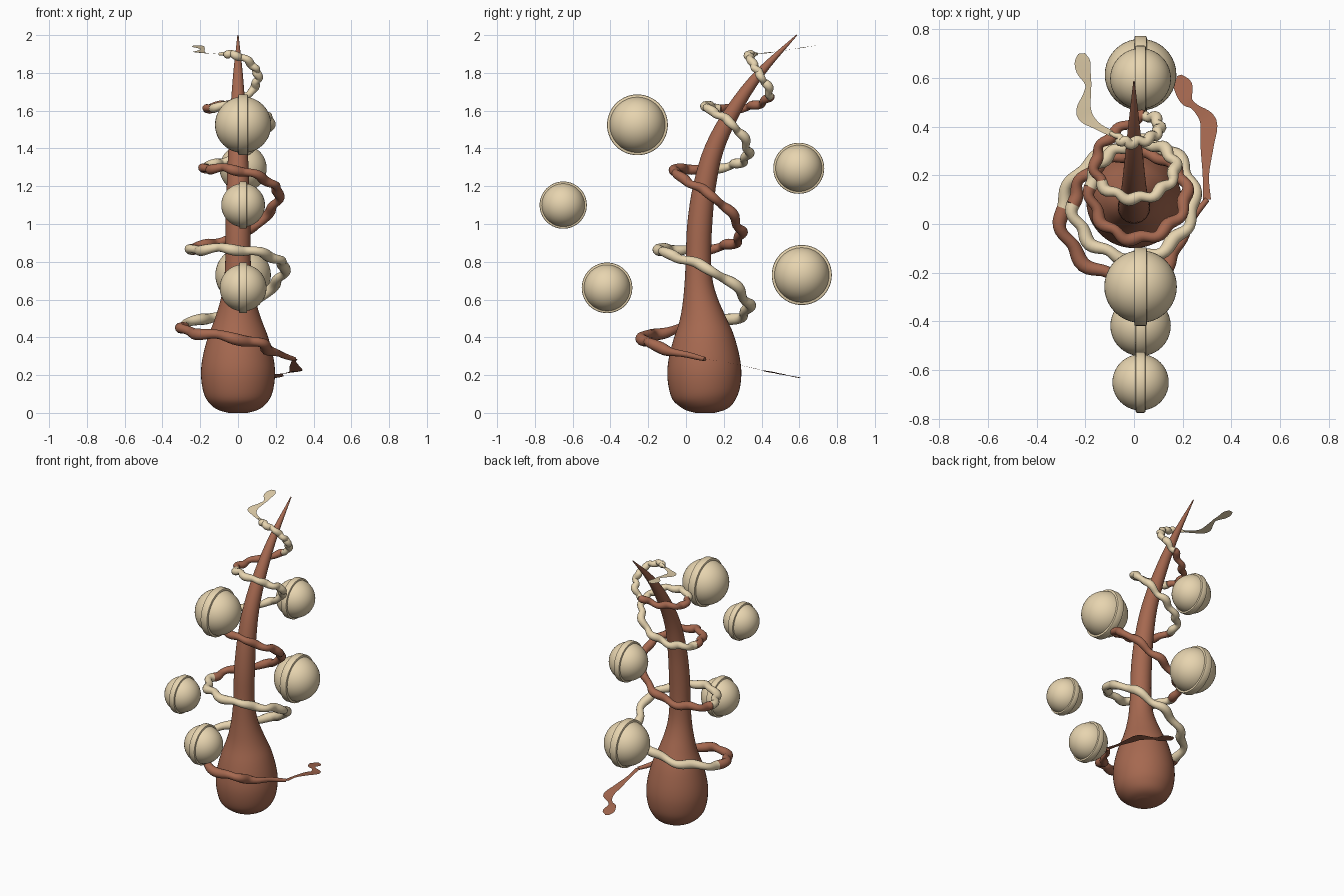
import bpy, bmesh, math
from mathutils import Vector as V

if "Cube" in bpy.data.objects:
    bpy.data.objects.remove(bpy.data.objects["Cube"])


def material(name, col):
    m = bpy.data.materials.new(name)
    m.diffuse_color = (*col, 1)
    m.use_nodes = True
    m.node_tree.nodes["Principled BSDF"].inputs["Base Color"].default_value = m.diffuse_color
    return m


brown = material("brown", (0.38, 0.14, 0.08))
cream = material("cream", (0.80, 0.66, 0.43))


def finish(bm, name, mat, angle=40):
    bmesh.ops.recalc_face_normals(bm, faces=bm.faces)
    me = bpy.data.meshes.new(name)
    bm.to_mesh(me)
    bm.free()
    ob = bpy.data.objects.new(name, me)
    bpy.context.collection.objects.link(ob)
    me.materials.append(mat)
    bpy.ops.object.select_all(action='DESELECT')
    ob.select_set(True)
    bpy.context.view_layer.objects.active = ob
    bpy.ops.object.shade_smooth_by_angle(angle=math.radians(angle))
    return ob


def smooth_path(keys, steps, k=0.5):
    """Hermite curve through keys; k sets how round it is in plan."""
    keys = [V(p) for p in keys]
    n = len(keys)
    tan = []
    for i in range(n):
        a, b = max(i - 1, 0), min(i + 1, n - 1)
        d = (keys[b] - keys[a]) * (2 / (b - a))
        tan.append(V((d.x * k, d.y * k, d.z * 0.5)))
    out = []
    for i in range(n - 1):
        for s in range(steps):
            t = s / steps
            t2, t3 = t * t, t * t * t
            out.append(keys[i] * (2*t3 - 3*t2 + 1) + tan[i] * (t3 - 2*t2 + t)
                       + keys[i+1] * (3*t2 - 2*t3) + tan[i+1] * (t3 - t2))
    return out + [keys[-1]]


def loft(name, pts, radii, sides, ref, mat):
    """Round tube of changing radius along a path."""
    bm = bmesh.new()
    rings = []
    for i, p in enumerate(pts):
        t = (pts[min(i + 1, len(pts) - 1)] - pts[max(i - 1, 0)]).normalized()
        u = t.cross(ref).normalized()
        w = t.cross(u)
        rings.append([bm.verts.new(p + (u * math.cos(a) + w * math.sin(a)) * radii[i])
                      for a in (2 * math.pi * j / sides for j in range(sides))])
    for a, b in zip(rings, rings[1:]):
        for j in range(sides):
            bm.faces.new((a[j], a[(j+1) % sides], b[(j+1) % sides], b[j]))
    bm.faces.new(rings[0])
    bm.faces.new(rings[-1])
    return finish(bm, name, mat, 60)


# Curved horn-like body: rows of (radius, y, z)
body = [(0.05, 0.1, 0.0), (0.11, 0.1, 0.018), (0.155, 0.1, 0.055), (0.183, 0.098, 0.11),
        (0.196, 0.097, 0.2), (0.188, 0.097, 0.29), (0.16, 0.095, 0.4), (0.122, 0.087, 0.5),
        (0.092, 0.075, 0.6), (0.074, 0.067, 0.7), (0.067, 0.066, 0.82), (0.066, 0.073, 1.0),
        (0.06, 0.098, 1.2), (0.051, 0.15, 1.4), (0.04, 0.25, 1.6), (0.025, 0.392, 1.8),
        (0.003, 0.586, 2.0)]
rows = smooth_path(body, 4)
loft("body", [V((0, r.y, r.z)) for r in rows], [r.x for r in rows], 48, V((1, 0, 0)), brown)

# Winding vine: right, front, left, back for every turn
keys = [(0.30, 0.10, 0.285), (0.02, -0.225, 0.39), (-0.30, 0.03, 0.45), (0, 0.33, 0.55),
        (0.245, 0.10, 0.77), (0, -0.14, 0.865), (-0.25, 0.08, 0.865), (0, 0.29, 0.94),
        (0.215, 0.12, 1.16), (0, -0.06, 1.285), (-0.18, 0.15, 1.295), (0, 0.325, 1.36),
        (0.17, 0.23, 1.54), (0, 0.105, 1.625), (-0.16, 0.25, 1.61), (0.01, 0.43, 1.66),
        (0.105, 0.39, 1.79), (0.0, 0.335, 1.89), (-0.10, 0.375, 1.90)]
STEP = 24
path = smooth_path(keys, STEP, 0.8)
total = len(path) - 1
vine, radii = [], []
for i, p in enumerate(path):
    f = i / total
    t = (path[min(i + 1, total)] - path[max(i - 1, 0)]).normalized()
    side = t.cross(V((0, 0, 1))).normalized()
    a = i / STEP * math.pi / 2 * 10
    fade = min(1, i / 12, (total - i) / 12)
    amp = 0.012 * (1 - 0.4 * f) * fade
    vine.append(p + side * amp * math.sin(a) + V((0, 0, 0.6 * amp * math.sin(a * 0.7))))
    r = (0.028 - 0.008 * f) * (1 + 0.13 * math.sin(a * 0.8 + 1))
    radii.append(r * (0.35 + 0.65 * fade))

# Colours swap on the left side of each turn
cuts = [0, 2.1, 6, 10, 13.7, 15.2, 18]
for n in range(6):
    a, b = int(cuts[n] * STEP), int(cuts[n + 1] * STEP)
    loft(f"vine_{n + 1}", vine[a:b + 1], radii[a:b + 1], 12, V((0, 0, 1)),
         cream if n % 2 else brown)


def leaf(name, rows, mat):
    """Flat tail: rows of (x, y, z, half width)."""
    bm = bmesh.new()
    pos = smooth_path([r[:3] for r in rows], 5)
    wid = [w.x for w in smooth_path([(r[3], 0, 0) for r in rows], 5)]
    prev = None
    for i, p in enumerate(pos):
        t = pos[min(i + 1, len(pos) - 1)] - pos[max(i - 1, 0)]
        s = V((t.y, -t.x, 0)).normalized() * wid[i]
        cur = [bm.verts.new(p + s), bm.verts.new(p - s)]
        if prev:
            bm.faces.new((prev[0], prev[1], cur[1], cur[0]))
        prev = cur
    return finish(bm, name, mat)


leaf("lower_leaf", [(0.30, 0.10, 0.285, 0.016), (0.295, 0.2, 0.27, 0.013),
                    (0.30, 0.32, 0.245, 0.027), (0.305, 0.42, 0.222, 0.034),
                    (0.25, 0.48, 0.21, 0.014), (0.215, 0.51, 0.204, 0.026),
                    (0.20, 0.57, 0.192, 0.038), (0.185, 0.61, 0.184, 0.01)], brown)
leaf("upper_leaf", [(-0.09, 0.37, 1.90, 0.012), (-0.155, 0.405, 1.903, 0.016),
                    (-0.205, 0.455, 1.91, 0.032), (-0.193, 0.53, 1.92, 0.016),
                    (-0.188, 0.575, 1.927, 0.013), (-0.207, 0.63, 1.936, 0.03),
                    (-0.212, 0.67, 1.942, 0.031), (-0.215, 0.70, 1.946, 0.014)], cream)

# Floating balls, each with a raised rim around its middle: (y, z, rim radius)
balls = [(-0.257, 1.525, 0.161), (-0.65, 1.10, 0.125), (-0.418, 0.662, 0.134),
         (0.597, 1.295, 0.135), (0.613, 0.73, 0.159)]
for n, (y, z, R) in enumerate(balls):
    r = R * 0.925
    bm = bmesh.new()
    bmesh.ops.create_uvsphere(bm, u_segments=40, v_segments=24, radius=r)
    ob = finish(bm, f"ball_{n + 1}", cream)
    ob.location = (0.027, y, z)
    bm = bmesh.new()
    h = R * 0.16
    bmesh.ops.create_cone(bm, cap_ends=True, segments=56, radius1=R, radius2=R, depth=2 * h)
    caps = [e for e in bm.edges if abs(e.verts[0].co.z - e.verts[1].co.z) < 1e-5]
    bmesh.ops.bevel(bm, geom=caps, offset=0.006, segments=2, affect='EDGES', profile=0.5)
    rim = finish(bm, f"ball_rim_{n + 1}", cream)
    rim.location = (0.027, y, z)
    rim.rotation_euler = (0, math.pi / 2, 0)
